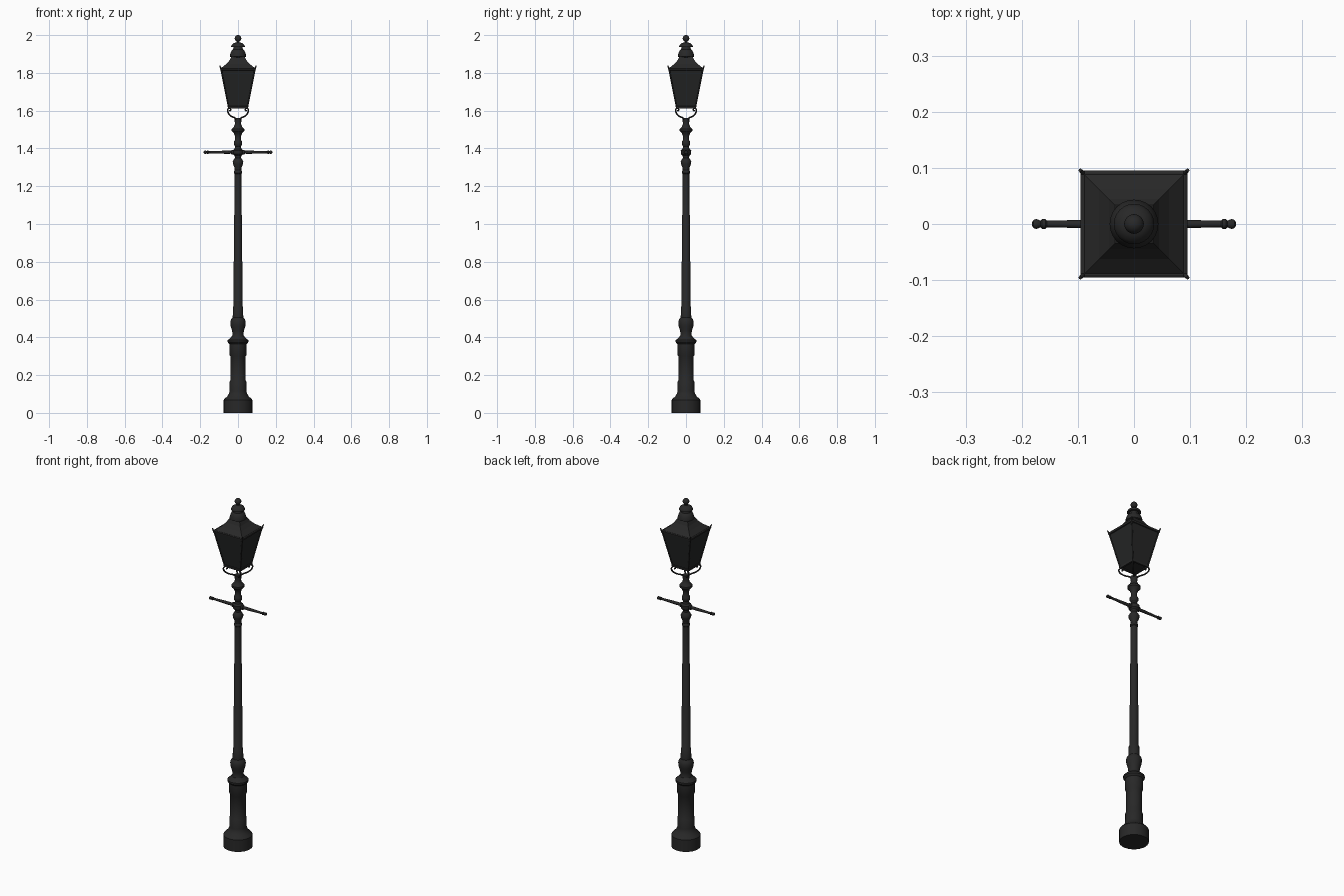
import bpy, bmesh, math
from mathutils import Vector, Matrix

old = bpy.data.objects.get("Cube")
if old:
    bpy.data.objects.remove(old, do_unlink=True)


def material(name, color):
    m = bpy.data.materials.new(name)
    m.use_nodes = True
    m.diffuse_color = color
    bsdf = m.node_tree.nodes["Principled BSDF"]
    bsdf.inputs["Base Color"].default_value = color
    bsdf.inputs["Roughness"].default_value = 0.6
    return m


iron = material("black_iron", (0.021, 0.021, 0.021, 1))
pane = material("dark_glass", (0.018, 0.019, 0.019, 1))


def finish(name, bm, mat, smooth=True):
    bmesh.ops.recalc_face_normals(bm, faces=bm.faces)
    me = bpy.data.meshes.new(name)
    bm.to_mesh(me)
    bm.free()
    ob = bpy.data.objects.new(name, me)
    bpy.context.collection.objects.link(ob)
    me.materials.append(mat)
    if smooth:
        bpy.ops.object.select_all(action='DESELECT')
        ob.select_set(True)
        bpy.context.view_layer.objects.active = ob
        bpy.ops.object.shade_smooth_by_angle(angle=math.radians(35))
    return ob


def loft(name, profile, mat, sides=24, smooth=True, square=False, turn=None):
    """Stack rings of (radius, height); square rings use half-widths."""
    bm = bmesh.new()
    n = 4 if square else sides
    k = math.sqrt(2) if square else 1
    off = math.pi / 4 if square else 0
    rings = [[bm.verts.new((r * k * math.cos(off + math.tau * i / n),
                            r * k * math.sin(off + math.tau * i / n), z))
              for i in range(n)] for r, z in profile]
    for a, b in zip(rings, rings[1:]):
        for i in range(n):
            j = (i + 1) % n
            bm.faces.new((a[i], a[j], b[j], b[i]))
    bm.faces.new(rings[0])
    bm.faces.new(rings[-1])
    if turn:
        bmesh.ops.transform(bm, matrix=turn, verts=bm.verts)
    return finish(name, bm, mat, smooth)


def rod(name, points, radius, spline='POLY', tip=1.0):
    """Round bar through points, turned into a mesh."""
    cu = bpy.data.curves.new(name, 'CURVE')
    cu.dimensions = '3D'
    cu.bevel_depth = radius
    cu.bevel_resolution = 2
    cu.resolution_u = 5
    cu.use_fill_caps = True
    sp = cu.splines.new(spline)
    sp.points.add(len(points) - 1)
    for i, (p, co) in enumerate(zip(sp.points, points)):
        p.co = (*co, 1)
        p.radius = 1 + (tip - 1) * i / (len(points) - 1)
    if spline == 'NURBS':
        sp.order_u = 3
        sp.use_endpoint_u = True
    cu.materials.append(iron)
    ob = bpy.data.objects.new(name, cu)
    bpy.context.collection.objects.link(ob)
    return ob


# Base: drum, cove, pedestal and flange
loft("base", [(.076, 0), (.076, .068), (.07, .076), (.056, .088), (.047, .105),
              (.045, .115), (.045, .165), (.041, .172), (.041, .30),
              (.046, .308), (.046, .365), (.055, .375), (.055, .385),
              (.046, .392), (.034, .405)], iron, 28)

# Vase and stepped shaft
loft("shaft", [(.034, .40), (.029, .415), (.031, .435), (.039, .46), (.041, .48),
               (.037, .495), (.028, .505), (.027, .56), (.0235, .565),
               (.0235, .80), (.021, .805), (.021, 1.045), (.0185, 1.05),
               (.0175, 1.27)], iron)

# Turned collars above the shaft
loft("neck", [(.017, 1.265), (.021, 1.27), (.021, 1.278), (.017, 1.285),
              (.019, 1.30), (.027, 1.318), (.028, 1.33), (.023, 1.34),
              (.016, 1.35), (.018, 1.362), (.027, 1.37), (.028, 1.39),
              (.018, 1.398), (.015, 1.41), (.022, 1.42), (.022, 1.435),
              (.016, 1.445), (.016, 1.465), (.022, 1.48), (.034, 1.492),
              (.034, 1.503), (.022, 1.515), (.016, 1.53), (.018, 1.545),
              (.018, 1.56)], iron)

# Ladder rest: one turned arm per side
arm = [(.013, .02), (.013, .034), (.008, .037), (.0085, .06), (.006, .15),
       (.006, .155), (.009, .158), (.009, .164), (.006, .167), (.0085, .171),
       (.009, .175), (.0075, .179), (.003, .182)]
for side, sign in (("left", 1), ("right", -1)):
    turn = Matrix.Translation((0, 0, 1.38)) @ Matrix.Rotation(sign * math.pi / 2, 4, 'Y')
    loft("ladder_arm_" + side, arm, iron, 14, turn=turn)

# Lantern body: tapered panes, bottom frame, eave rim
LOW, HIGH, WL, WH = 1.617, 1.82, .05, .09
loft("lantern_panes", [(WL, LOW + .003), (WH, HIGH)], pane, square=True, smooth=False)
loft("lantern_bottom_frame", [(.043, LOW), (.043, LOW - .005), (.053, LOW - .005),
                              (.054, LOW + .006), (.050, LOW + .008)],
     iron, square=True, smooth=False)
loft("lantern_eave", [(.088, HIGH - .008), (.093, HIGH - .006), (.095, HIGH + .004),
                      (.091, HIGH + .006)], iron, square=True, smooth=False)

# Roof: slightly concave pyramid
loft("roof", [(.092, HIGH + .003), (.062, 1.847), (.045, 1.866), (.034, 1.886)],
     iron, square=True, smooth=False)

# Chimney cap and ball finial
loft("chimney", [(.036, 1.882), (.0435, 1.886), (.0435, 1.893), (.039, 1.908),
                 (.034, 1.918), (.026, 1.924), (.024, 1.936), (.036, 1.936),
                 (.036, 1.941), (.031, 1.951), (.021, 1.958), (.009, 1.961),
                 (.008, 1.968)], iron)
bm = bmesh.new()
bmesh.ops.create_uvsphere(bm, u_segments=20, v_segments=12, radius=.0175,
                          matrix=Matrix.Translation((0, 0, 1.9825)))
finish("finial", bm, iron)

# Corner bars, eave horns and scroll brackets on the four diagonals
for sx, side in ((1, "left"), (-1, "right")):
    for sy, end in ((-1, "front"), (1, "back")):
        tag = end + "_" + side

        def diag(w, z):
            return (sx * w, sy * w, z)
        rod("corner_bar_" + tag, [diag(WL, LOW), diag(WH, HIGH)], .0035)
        rod("horn_" + tag, [diag(.086, 1.805), diag(.091, 1.825), diag(.096, 1.838)],
            .005, 'NURBS', .6)
        rod("bracket_" + tag,
            [diag(.008, 1.55), diag(.014, 1.562), diag(.034, 1.568), diag(.052, 1.585),
             diag(.056, 1.606), diag(.047, 1.616), diag(.038, 1.608),
             diag(.040, 1.598), diag(.045, 1.600)], .0045, 'NURBS', .8)
